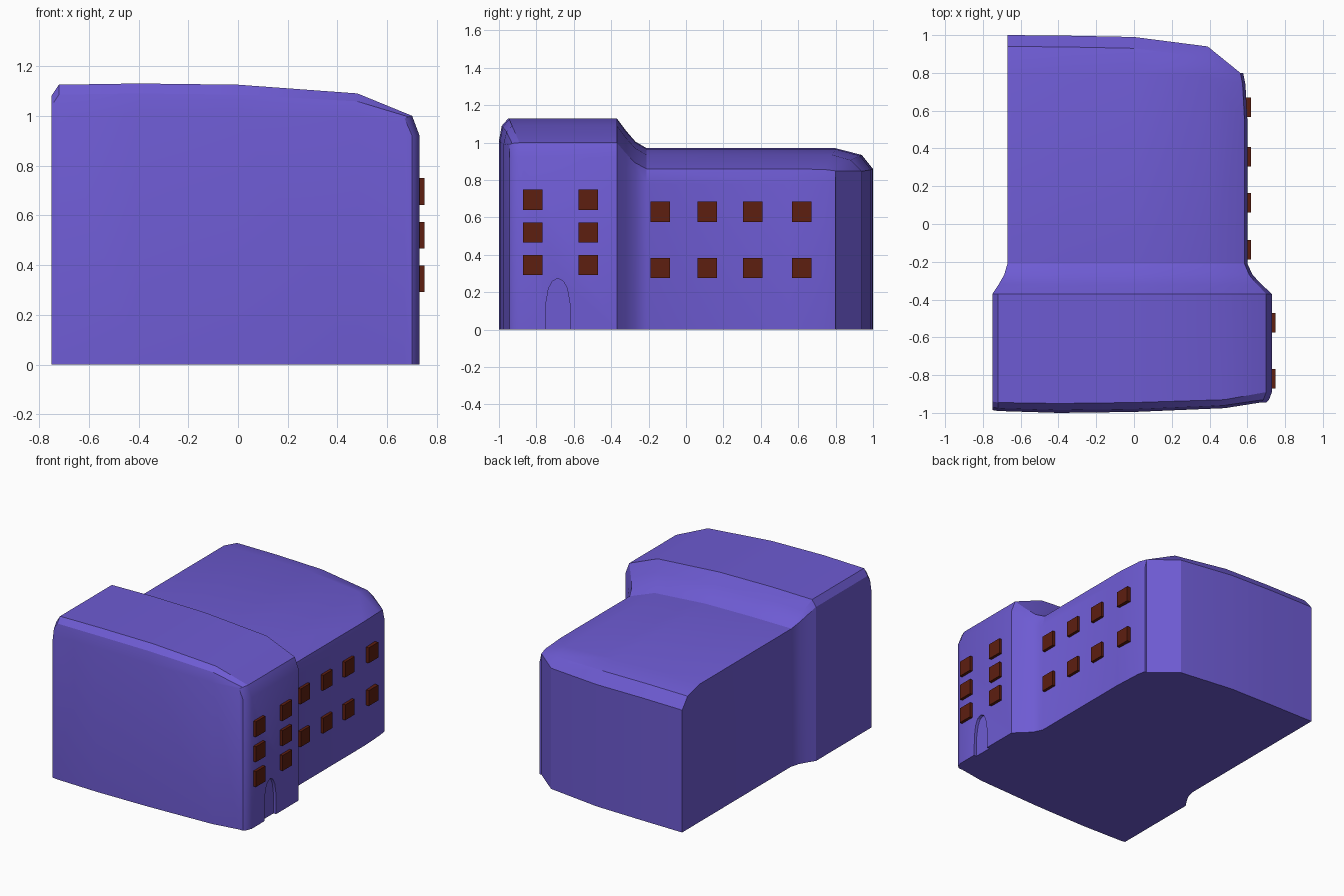
import bpy, bmesh, math

if "Cube" in bpy.data.objects:
    bpy.data.objects.remove(bpy.data.objects["Cube"])

def material(name, color):
    m = bpy.data.materials.new(name)
    m.diffuse_color = color
    m.use_nodes = True
    m.node_tree.nodes["Principled BSDF"].inputs["Base Color"].default_value = m.diffuse_color
    return m

WALL = material("wall_violet", (0.155, 0.105, 0.65, 1))
GLASS = material("window_red_brown", (0.11, 0.013, 0.005, 1))

def make_object(name, bm, mat=None):
    bmesh.ops.recalc_face_normals(bm, faces=bm.faces[:])
    me = bpy.data.meshes.new(name)
    bm.to_mesh(me)
    bm.free()
    ob = bpy.data.objects.new(name, me)
    bpy.context.collection.objects.link(ob)
    if mat:
        me.materials.append(mat)
    return ob

# Roof profiles (x, z) of the tall front block and the lower rear wing
FRONT = [(-.75, 1.08), (-.72, 1.125), (-.4, 1.13), (0, 1.125), (.48, 1.09), (.70, 1.0), (.73, .92)]
REAR = [(-.67, .967), (-.65, .969), (-.35, .97), (0, .965), (.39, .935), (.585, .86), (.60, .78)]
N = len(FRONT)
FRONT_Y = [-.985, -.99, -1.0, -.995, -.975, -.945, -.945]   # bowed front wall
REAR_Y = [1.0, 1.0, .997, .99, .94, .80, .80]               # bowed rear wall
DROP = [1, 1, 1, 1, .8, .1, 0]                              # roof edge rounding weight

def section(profile, ys, drop=0, inset=0):
    out = []
    for i, (x, z) in enumerate(profile):
        dx = inset if i >= 5 else 0
        out.append((x - dx, ys[i], z - drop * DROP[i]))
    return out

def blend(t):
    return [(r[0] + (f[0] - r[0]) * t, r[1] + (f[1] - r[1]) * t) for f, r in zip(FRONT, REAR)]

sections = [
    section(FRONT, FRONT_Y, .12, .03),
    section(FRONT, [y + .015 for y in FRONT_Y], .04, .015),
    section(FRONT, [-.94, -.945, -.95, -.945, -.93, -.89, -.89]),
]
for y, t in [(-.37, 1), (-.32, .58), (-.27, .22), (-.21, 0)]:
    sections.append(section(blend(t), [y] * N))
sections += [
    section(REAR, [.80] * 4 + [.78, .55, .55]),
    section(REAR, [y - .06 for y in REAR_Y], .035, .01),
    section(REAR, REAR_Y, .11, .022),
]

# Main building shell: loft the sections from front to back
bm = bmesh.new()
rings = []
for s in sections:
    top = [bm.verts.new(p) for p in s]
    low = [bm.verts.new((p[0], p[1], 0)) for p in s]
    rings.append((top, low))
for (ta, la), (tb, lb) in zip(rings, rings[1:]):
    ra, rb = ta + la[::-1], tb + lb[::-1]
    for i in range(len(ra)):
        j = (i + 1) % len(ra)
        bm.faces.new((ra[i], ra[j], rb[j], rb[i]))
for t, l in (rings[0], rings[-1]):
    for i in range(N - 1):
        bm.faces.new((t[i], t[i + 1], l[i + 1], l[i]))
body = make_object("building_body", bm, WALL)

# Shallow pointed-arch doorway cut into the side of the tall block
half = [(.066, -.05), (.064, .14), (.05, .22), (.03, .258), (0, .275)]
arch = half + [(-a, z) for a, z in reversed(half[:-1])]
bm = bmesh.new()
face = bm.faces.new([bm.verts.new((.71, -.685 + a, z)) for a, z in arch])
ext = bmesh.ops.extrude_face_region(bm, geom=[face])
bmesh.ops.translate(bm, vec=(.1, 0, 0), verts=[v for v in ext["geom"] if isinstance(v, bmesh.types.BMVert)])
cutter = make_object("doorway_cutter", bm)
cutter.hide_render = True
mod = body.modifiers.new("doorway", 'BOOLEAN')
mod.operation = 'DIFFERENCE'
mod.object = cutter
bpy.context.view_layer.objects.active = body
body.select_set(True)
bpy.ops.object.modifier_apply(modifier=mod.name)
bpy.data.objects.remove(cutter, do_unlink=True)
bpy.ops.object.shade_smooth_by_angle(angle=math.radians(28))

# Window panels standing slightly proud of the right wall
def window(name, x, y, z):
    bm = bmesh.new()
    bmesh.ops.create_cube(bm, size=1)
    bmesh.ops.scale(bm, vec=(.04, .104, .108), verts=bm.verts)
    bmesh.ops.translate(bm, vec=(x - .02, y, z), verts=bm.verts)
    make_object(name, bm, GLASS)

for y in (-.82, -.523):
    for z in (.345, .52, .695):
        window("front_block_window", .75, y, z)
for y in (-.137, .113, .356, .618):
    for z in (.33, .63):
        window("rear_wing_window", .62, y, z)
